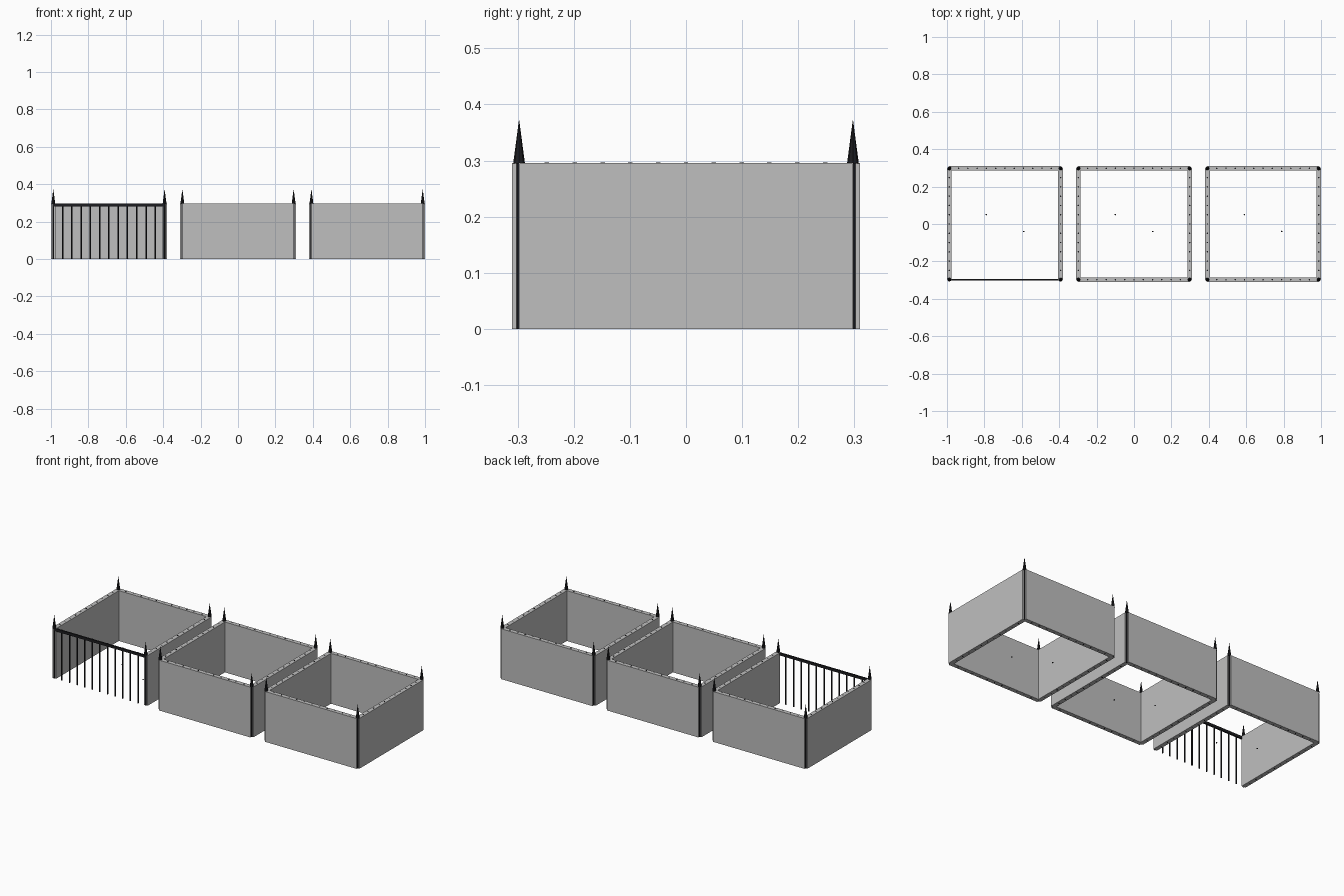
import bpy
from math import pi

default = bpy.data.objects.get("Cube")
if default:
    bpy.data.objects.remove(default, do_unlink=True)


def material(name, rgb):
    m = bpy.data.materials.new(name)
    m.use_nodes = True
    m.diffuse_color = (*rgb, 1)
    m.node_tree.nodes["Principled BSDF"].inputs["Base Color"].default_value = (*rgb, 1)
    return m


stone = material("grey_stone", (0.52, 0.52, 0.52))
iron = material("black_iron", (0.012, 0.012, 0.014))

HALF = 0.2975     # centre of enclosure to its wall lines
PITCH = 0.69      # spacing of the enclosures
WALL_H = 0.296
WALL_T = 0.025
BAYS = 12         # gaps between bars on each side


def finish(name, mat):
    obj = bpy.context.object
    obj.name = name
    obj.data.materials.append(mat)
    return obj


def box(name, loc, size, mat):
    bpy.ops.mesh.primitive_cube_add(size=1, location=loc)
    obj = finish(name, mat)
    obj.scale = size
    return obj


def rod(name, x, y, radius, z0, z1, top=None):
    bpy.ops.mesh.primitive_cone_add(
        vertices=8, radius1=radius, radius2=radius if top is None else top,
        depth=z1 - z0, location=(x, y, (z0 + z1) / 2))
    return finish(name, iron)


def side(name, cx, direction, sign, walled):
    """One side of an enclosure: rail, bars and an optional solid wall."""
    along_x = direction == "x"

    def place(t):
        return (cx + t, sign * HALF) if along_x else (cx + sign * HALF, t)

    def bar_box(part, z, length, depth, height, mat):
        size = (length, depth, height) if along_x else (depth, length, height)
        box(f"{name}_{part}", (*place(0), z), size, mat)

    if walled:
        bar_box("wall", WALL_H / 2, 2 * HALF, WALL_T, WALL_H, stone)
    bar_box("rail", 0.288, 2 * HALF, 0.009, 0.015, iron)
    for i in range(1, BAYS):
        x, y = place(-HALF + 2 * HALF * i / BAYS)
        rod(f"{name}_bar", x, y, 0.004, -0.0004 if walled else 0, WALL_H + 0.001)


for label, index in (("gated", -1), ("middle", 0), ("end", 1)):
    cx = index * PITCH
    # Fenced sides; the gated enclosure has bare bars at the front
    side(f"{label}_front", cx, "x", -1, label != "gated")
    side(f"{label}_back", cx, "x", 1, True)
    side(f"{label}_right", cx, "y", -1, True)
    side(f"{label}_left", cx, "y", 1, True)
    # Corner posts with pointed finials
    for sx in (-1, 1):
        for sy in (-1, 1):
            x, y = cx + sx * HALF, sy * HALF
            rod(f"{label}_post", x, y, 0.005, 0, WALL_H)
            rod(f"{label}_finial", x, y, 0.0105, WALL_H - 0.001, 0.374, top=0)
    # Small ground pegs
    for x, y in ((-0.1, 0.05), (0.1, -0.04)):
        rod(f"{label}_peg", cx + x, y, 0.004, 0, 0.003)
